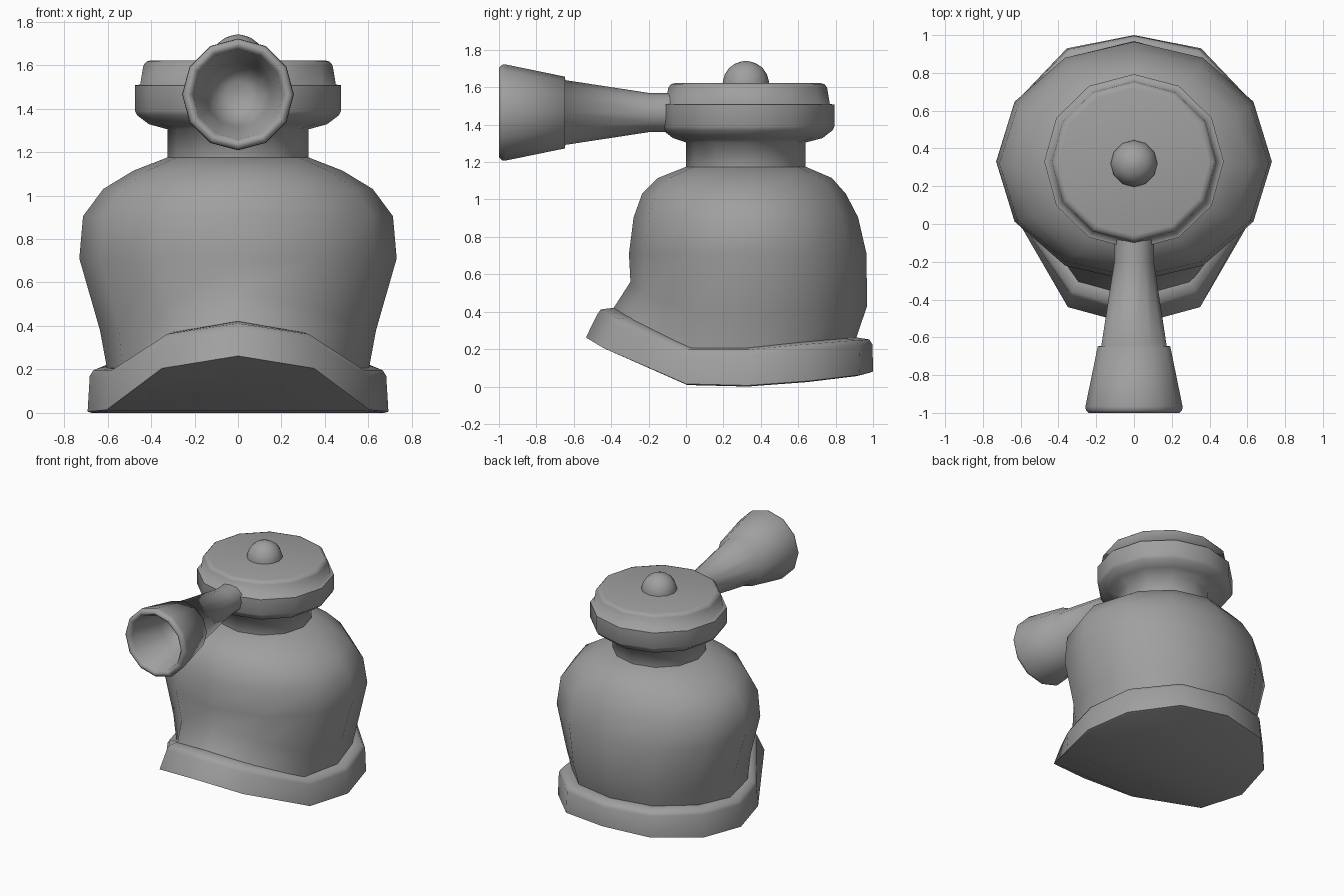
import bpy, bmesh, math
from mathutils import Matrix, Vector

cube = bpy.data.objects.get("Cube")
if cube:
    bpy.data.objects.remove(cube, do_unlink=True)

SIDES = 12
GREY = (0.35, 0.35, 0.35, 1)
mat = bpy.data.materials.new("plain grey")
mat.use_nodes = True
mat.diffuse_color = GREY
mat.node_tree.nodes["Principled BSDF"].inputs["Base Color"].default_value = GREY


def cap(bm, loop):
    """Close a ring with cross strips, so a curved ring bends cleanly front to back."""
    for i in range(SIDES // 2):
        corners = [loop[i], loop[i + 1], loop[-i - 1], loop[-i]]
        bm.faces.new(list(dict.fromkeys(corners)))


def loft(name, rings, smooth_angle, matrix=None):
    """Skin a stack of equal rings and cap both ends."""
    bm = bmesh.new()
    loops = [[bm.verts.new(p) for p in ring] for ring in rings]
    for low, high in zip(loops, loops[1:]):
        for i in range(SIDES):
            j = (i + 1) % SIDES
            bm.faces.new((low[i], low[j], high[j], high[i]))
    cap(bm, loops[0])
    cap(bm, loops[-1])
    if matrix:
        bm.transform(matrix)
    bmesh.ops.recalc_face_normals(bm, faces=bm.faces)
    mesh = bpy.data.meshes.new(name)
    bm.to_mesh(mesh)
    bm.free()
    mesh.materials.append(mat)
    obj = bpy.data.objects.new(name, mesh)
    bpy.context.collection.objects.link(obj)
    bpy.ops.object.select_all(action='DESELECT')
    obj.select_set(True)
    bpy.context.view_layer.objects.active = obj
    bpy.ops.object.shade_smooth_by_angle(angle=math.radians(smooth_angle))


def oval(rx, ry, z, cy=0.33):
    """Twelve-sided level ring, starting at the front point."""
    ring = []
    for i in range(SIDES):
        a = math.tau * i / SIDES - math.pi / 2
        ring.append(Vector((rx * math.cos(a), cy + ry * math.sin(a), z)))
    return ring


def mirrored(half):
    """Full ring from the seven points running front to back on the left."""
    left = [Vector(p) for p in half]
    return left + [Vector((-p.x, p.y, p.z)) for p in left[5:0:-1]]


def resize(ring, scale, dz):
    centre = sum(ring, Vector()) / SIDES
    return [Vector((centre.x + (p.x - centre.x) * scale,
                    centre.y + (p.y - centre.y) * scale, p.z + dz)) for p in ring]


# Curved foot with a raised front lip
foot_low = mirrored([(0, -.535, .262), (.35, -.44, .205), (.605, 0, .014), (.692, .33, .006),
                     (.613, .66, .03), (.355, .93, .062), (0, 1, .08)])
foot_high = mirrored([(0, -.475, .385), (.335, -.375, .335), (.595, .005, .17), (.682, .33, .17),
                      (.605, .66, .2), (.35, .925, .22), (0, .997, .225)])
loft("foot", [resize(foot_low, .975, -.006), foot_low, foot_high,
              resize(foot_high, .975, .027), resize(foot_high, .88, .037)], 60)

# Pot-bellied body, rising from the foot's curve
hem = mirrored([(0, -.4, .4), (.29, -.32, .35), (.53, .02, .19), (.6, .33, .19),
                (.53, .61, .22), (.31, .84, .25), (0, .91, .26)])
waist = mirrored([(0, -.297, .56), (.32, -.22, .5), (.55, .01, .4), (.635, .33, .38),
                  (.56, .64, .4), (.33, .88, .42), (0, .968, .43)])
loft("body", [hem, waist, oval(.73, .635, .71), oval(.713, .6, .905, .32),
              oval(.62, .545, 1.03, .31), oval(.48, .465, 1.115, .315),
              oval(.325, .32, 1.175, .32)], 60)

# Neck flowing into the stepped lid
loft("neck_and_lid", [oval(.325, .32, 1.15, .32), oval(.325, .32, 1.305, .32)] +
     [oval(r, r * .975, z) for r, z in
      ((.41, 1.328), (.465, 1.37), (.475, 1.39), (.475, 1.507),
       (.45, 1.511), (.435, 1.6), (.42, 1.617), (.4, 1.622))], 76)

# Rounded knob
loft("knob", [oval(r, r, z, .32) for r, z in
              ((.125, 1.6), (.123, 1.635), (.112, 1.67), (.09, 1.703),
               (.06, 1.725), (.03, 1.736), (.01, 1.74))], 60)

# Spout with a flared hollow mouth: radius and distance toward the front
along_front = Matrix.Translation((0, 0, 1.465)) @ Matrix.Rotation(math.pi / 2, 4, 'X')
loft("spout", [oval(r, r, d, 0) for r, d in
               ((.105, -.05), (.105, .2), (.173, .645), (.192, .648), (.257, .965),
                (.255, .985), (.24, 1), (.224, 1), (.207, .98), (.15, .72),
                (.105, .6), (.06, .58), (.02, .57))], 76, along_front)
